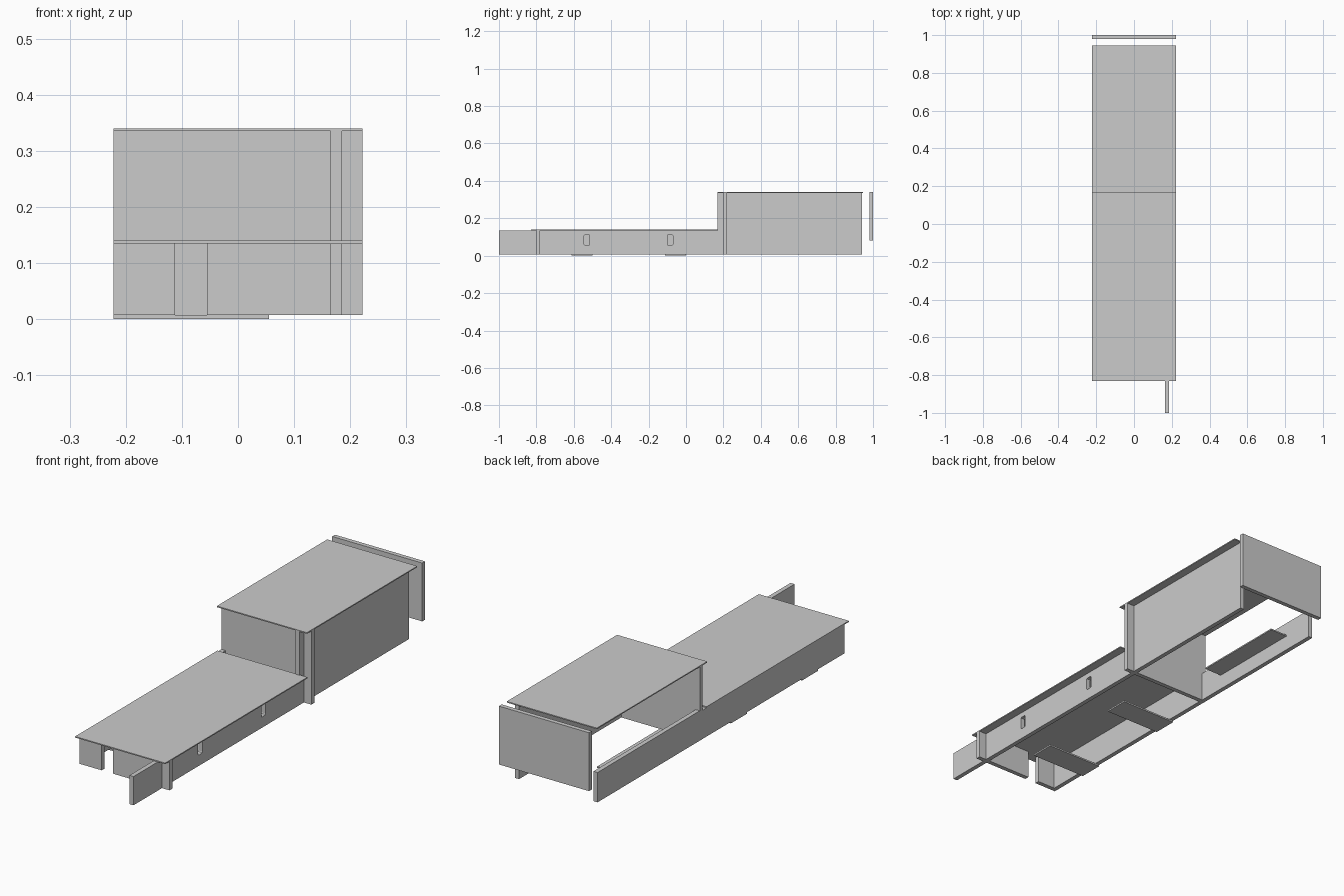
import bpy, bmesh
from mathutils import Vector

if "Cube" in bpy.data.objects:
    bpy.data.objects.remove(bpy.data.objects["Cube"])


def box(name, x, y, z):
    """Axis-aligned box from (min, max) ranges."""
    bm = bmesh.new()
    bmesh.ops.create_cube(bm, size=1)
    for v in bm.verts:
        v.co = Vector([r[0] + (c + 0.5) * (r[1] - r[0]) for c, r in zip(v.co, (x, y, z))])
    mesh = bpy.data.meshes.new(name)
    bm.to_mesh(mesh)
    bm.free()
    ob = bpy.data.objects.new(name, mesh)
    bpy.context.collection.objects.link(ob)
    return ob


W = 0.222            # half width of the building
T = 0.02             # wall thickness
BASE = 0.007         # underside of walls
LOW, HIGH = 0.135, 0.335   # undersides of the two roofs
FIN = (0.165, 0.185)       # inset long side wall

# roofs
box("low_roof", (-W, W), (-0.83, 0.172), (LOW, 0.14))
box("high_roof", (-W, W), (0.168, 0.945), (HIGH, 0.34))

# long right walls, the low one running on past the front as a fin
low_wall = box("low_right_wall", FIN, (-1.0, 0.17), (BASE, LOW))
box("high_right_wall", FIN, (0.168, 0.94), (BASE, HIGH))

# slot windows with softened corners
for i, yc in enumerate((-0.53, -0.085)):
    cutter = box(f"window_cutter_{i + 1}", (0.14, 0.21), (yc - 0.015, yc + 0.015), (0.055, 0.112))
    bm = bmesh.new()
    bm.from_mesh(cutter.data)
    along_x = [e for e in bm.edges if abs(e.verts[0].co.x - e.verts[1].co.x) > 0.05]
    bmesh.ops.bevel(bm, geom=along_x, offset=0.006, segments=2, profile=0.5, affect='EDGES')
    bm.to_mesh(cutter.data)
    bm.free()
    cutter.hide_render = True
    cutter.hide_viewport = True
    cut = low_wall.modifiers.new("window", 'BOOLEAN')
    cut.operation = 'DIFFERENCE'
    cut.solver = 'EXACT'
    cut.object = cutter

# short return piers outside the right walls
box("low_pier", (FIN[1], W), (-0.80, -0.78), (BASE, LOW))
box("high_pier", (FIN[1], W), (0.20, 0.22), (BASE, HIGH))

# front wall with a full-height door gap
box("front_wall_left", (-W, -0.112), (-0.80, -0.78), (BASE, LOW))
box("front_wall_right", (-0.055, FIN[0]), (-0.80, -0.78), (BASE, LOW))

# left walls, leaving an open band above the rear one
box("low_left_wall", (-W, -W + T), (-0.78, 0.20), (BASE, LOW))
box("rear_left_wall", (-W, -W + T), (0.22, 0.94), (BASE, 0.14))

# cross wall between the halls
box("cross_wall", (-W, FIN[0]), (0.20, 0.22), (BASE, HIGH))

# free-standing raised rear screen
box("rear_screen", (-W, W), (0.98, 1.0), (0.08, 0.34))

# shelf inside the rear hall
box("shelf", (-0.205, -0.115), (0.345, 0.79), (0.075, 0.081))

# thin floor strips
for i, y0 in enumerate((-0.611, -0.111)):
    box(f"floor_strip_{i + 1}", (-W, 0.055), (y0, y0 + 0.111), (0.0, BASE))
